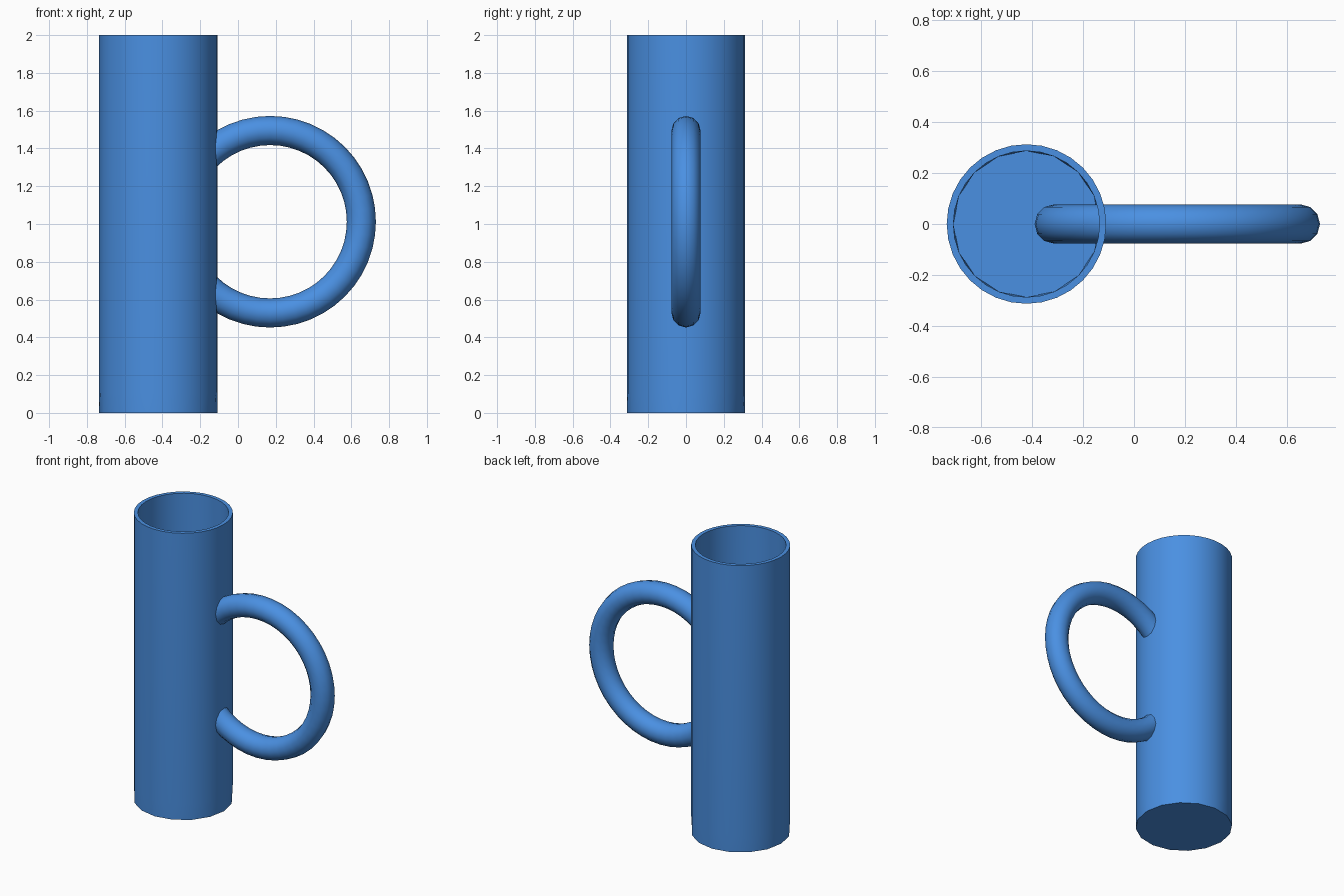
import bpy, bmesh, math

if "Cube" in bpy.data.objects:
    bpy.data.objects.remove(bpy.data.objects["Cube"])

blue = bpy.data.materials.new("glazed blue")
blue.diffuse_color = (0.0685, 0.279, 0.761, 1)
blue.use_nodes = True
blue.node_tree.nodes["Principled BSDF"].inputs["Base Color"].default_value = blue.diffuse_color

CX, R, WALL, SIDES = -0.422, 0.313, 0.026, 32


def ring(bm, radius, z, coarse=False):
    """Circle of vertices; coarse rings pull every other vertex onto the 16-sided chord."""
    verts = []
    for i in range(SIDES):
        r = radius * (math.cos(math.tau / SIDES) if coarse and i % 2 else 1)
        a = math.tau * i / SIDES
        verts.append(bm.verts.new((r * math.cos(a), r * math.sin(a), z)))
    return verts


# Mug body: outer wall, rim, inner wall, with a coarser foot and floor
bm = bmesh.new()
rings = [ring(bm, *p) for p in (
    (R, 0.0, True), (R, 0.11), (R, 2.0),
    (R - WALL, 2.0), (R - WALL, 0.11), (R - WALL, 0.03, True))]
for lower, upper in zip(rings, rings[1:]):
    for i in range(SIDES):
        j = (i + 1) % SIDES
        bm.faces.new((lower[i], lower[j], upper[j], upper[i]))
bm.faces.new(rings[0][::-1])
bm.faces.new(rings[-1])
bmesh.ops.recalc_face_normals(bm, faces=bm.faces)
mesh = bpy.data.meshes.new("mug_body")
bm.to_mesh(mesh)
bm.free()
body = bpy.data.objects.new("mug_body", mesh)
body.location.x = CX
bpy.context.collection.objects.link(body)

# Handle: full ring that passes through the wall into the mug
bpy.ops.mesh.primitive_torus_add(
    location=(0.17, 0, 1.012), rotation=(math.pi / 2, 0, 0),
    major_radius=0.483, minor_radius=0.077, major_segments=48, minor_segments=12)
handle = bpy.context.object
handle.name = "handle"

# Colour and smooth shading
for ob in (body, handle):
    ob.data.materials.append(blue)
    bpy.ops.object.select_all(action='DESELECT')
    ob.select_set(True)
    bpy.context.view_layer.objects.active = ob
    bpy.ops.object.shade_smooth_by_angle(angle=math.radians(40))
